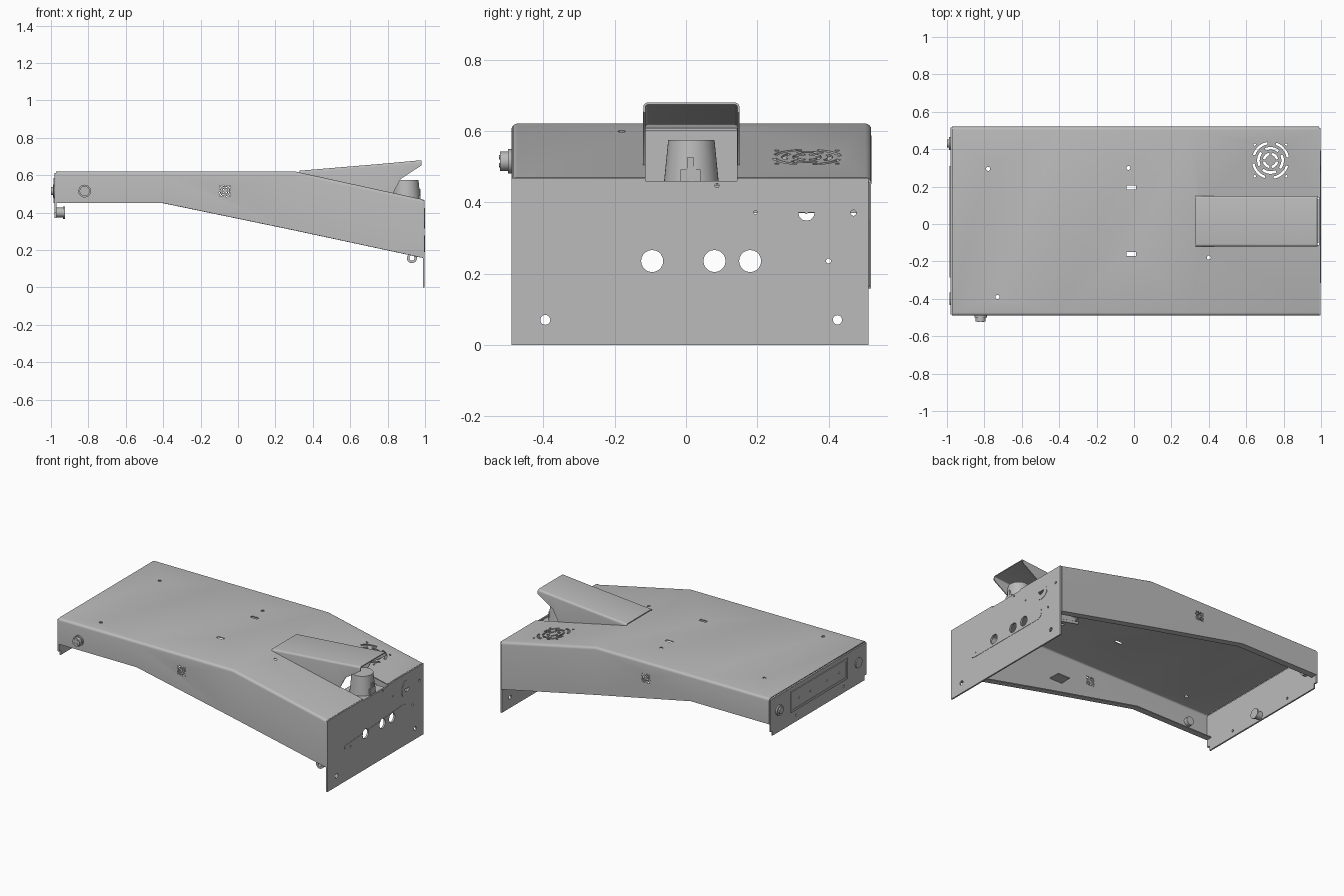
import bpy, bmesh
from math import sin, cos, pi, radians

if "Cube" in bpy.data.objects:
    bpy.data.objects.remove(bpy.data.objects["Cube"])

steel = bpy.data.materials.new("grey sheet metal")
steel.use_nodes = True
GREY = (0.5, 0.5, 0.5, 1)
steel.diffuse_color = GREY
steel.node_tree.nodes["Principled BSDF"].inputs["Base Color"].default_value = GREY

MID = 0.015          # y of the housing's centre line
parts = []


def make(name, bm):
    me = bpy.data.meshes.new(name)
    bm.to_mesh(me)
    bm.free()
    me.materials.append(steel)
    ob = bpy.data.objects.new(name, me)
    bpy.context.collection.objects.link(ob)
    parts.append(ob)
    return ob


def prism(bm, pts, axis, lo, hi):
    """Extrude a 2D outline along an axis."""
    def place(p, w):
        return {"x": (w, *p), "y": (p[0], w, p[1]), "z": (*p, w)}[axis]
    a = [bm.verts.new(place(p, lo)) for p in pts]
    b = [bm.verts.new(place(p, hi)) for p in pts]
    faces = [bm.faces.new(a), bm.faces.new(b[::-1])]
    for i in range(len(pts)):
        j = (i + 1) % len(pts)
        faces.append(bm.faces.new((a[j], a[i], b[i], b[j])))
    bmesh.ops.recalc_face_normals(bm, faces=faces)


def solid(name, axis, lo, hi, *outlines):
    bm = bmesh.new()
    for pts in outlines:
        prism(bm, pts, axis, lo, hi)
    return make(name, bm)


def rect(u0, u1, v0, v1):
    return [(u0, v0), (u1, v0), (u1, v1), (u0, v1)]


def disc(u, v, r, n=20):
    return [(u + r * cos(2 * pi * i / n), v + r * sin(2 * pi * i / n)) for i in range(n)]


def arc_slot(u, v, r0, r1, start, sweep, n=6):
    ang = [radians(start + sweep * i / n) for i in range(n + 1)]
    return ([(u + r0 * cos(a), v + r0 * sin(a)) for a in ang] +
            [(u + r1 * cos(a), v + r1 * sin(a)) for a in reversed(ang)])


def vent(u, v, r):
    """Concentric arc slots with corner screw holes."""
    out = []
    for k in range(4):
        out.append(arc_slot(u, v, r * .87, r, 90 * k + 10, 62))
        out.append(arc_slot(u, v, r * .58, r * .72, 90 * k + 50, 66))
        out.append(arc_slot(u, v, r * .28, r * .42, 90 * k + 10, 70))
        a = radians(90 * k + 45)
        out.append(disc(u + 1.2 * r * cos(a), v + 1.2 * r * sin(a), r * .07, 8))
    return out


def cut(ob, *groups):
    """Cut holes; each group is (axis, lo, hi, outlines)."""
    for axis, lo, hi, outlines in groups:
        tool = solid("cutter", axis, lo, hi, *outlines)
        tool.hide_render = True
        mod = ob.modifiers.new("cut", "BOOLEAN")
        mod.operation, mod.solver, mod.object = "DIFFERENCE", "EXACT", tool
        bake(ob)
        parts.remove(tool)
        bpy.data.objects.remove(tool)


def bake(ob):
    dg = bpy.context.evaluated_depsgraph_get()
    dg.update()
    me = bpy.data.meshes.new_from_object(ob.evaluated_get(dg))
    ob.modifiers.clear()
    ob.data = me


def folded_sheet(name, stations, half, r, flange):
    """Loft a rounded channel through (x, top, bottom) stations."""
    bm = bmesh.new()
    rows = []
    for x, top, bot in stations:
        side = [(half - flange, bot)] if flange else []
        side.append((half, bot))
        for i in range(5):
            a = pi / 8 * i
            side.append((half - r + r * cos(a), top - r + r * sin(a)))
        sect = side + [(-y, z) for y, z in reversed(side)]
        rows.append([bm.verts.new((x, MID + y, z)) for y, z in sect])
    for a, b in zip(rows, rows[1:]):
        for i in range(len(a) - 1):
            bm.faces.new((a[i], a[i + 1], b[i + 1], b[i]))
    ob = make(name, bm)
    mod = ob.modifiers.new("gauge", "SOLIDIFY")
    mod.thickness, mod.offset = 0.006, 0
    bake(ob)
    return ob


# Main housing: open-bottomed channel with a sloping nose
housing = folded_sheet("housing", [(-.972, .618, .453), (-.4, .618, .453),
                                   (.3, .618, .38 - .072), (.99, .467, .16)],
                       .502, .014, .04)
roof_slots = [rect(-.04, .01, y - .01, y + .01) for y in (.195, -.16)]
roof_holes = [disc(x, y, .011, 10) for x, y in
              ((-.78, .295), (-.73, -.39), (-.03, .3), (.4, -.18))]
cut(housing,
    ("z", .47, .8, vent(.73, .34, .1)),
    ("z", .6, .7, roof_slots + roof_holes[:3]),
    ("z", .55, .7, roof_holes[3:]),
    ("z", .4, .8, [rect(.36, 1.1, -.113, .143)]),
    ("y", -.8, .8, vent(-.07, .515, .032)))

# Hood over the outlet opening
folded_sheet("hood", [(.33, .621, .592), (.82, .662, .487), (.87, .667, .58),
                      (.98, .677, .652)], .132, .01, 0)

# Broad end plate with its raised label panel and lock plate
end_plate = solid("tall_end_plate", "x", .988, .998,
                  [(-.49, 0), (.512, 0), (.512, .468), (.143, .468), (.143, .46),
                   (-.113, .46), (-.113, .468), (-.49, .468)])
label = solid("label_panel", "x", .996, 1.0,
              [(-.315, .235), (-.31, .212), (-.295, .195), (-.27, .19), (.31, .19),
               (.333, .2), (.342, .225), (.338, .25), (.32, .271), (.295, .278)])
lock = solid("lock_plate", "x", .996, 1.0,
             [(.31, .425), (.338, .425), (.392, .372), (.39, .345), (.37, .322),
              (.335, .314), (.3, .325), (.282, .352), (.285, .385)])
openings = [disc(-.095, .235, .031), disc(.08, .235, .031), disc(.18, .235, .031)]
keyhole = arc_slot(.338, .371, .004, .023, 180, 180)
screws = [disc(-.395, .07, .014), disc(.425, .07, .013), disc(.4, .235, .007),
          disc(.47, .37, .008), disc(.195, .372, .005), disc(.087, .447, .006)]
cut(end_plate, ("x", .9, 1.1, openings + [keyhole] + screws))
cut(label, ("x", .9, 1.1, openings + [disc(-.257, .212, .007)]))
cut(lock, ("x", .9, 1.1, [keyhole]))

# Narrow end plate with notched corners and a framed panel
back_plate = solid("short_end_plate", "x", -.98, -.97,
                   [(-.465, .37), (.495, .37), (.495, .4), (.515, .4), (.515, .612),
                    (-.485, .612), (-.485, .4), (-.465, .4)])
cut(back_plate, ("x", -1.1, -.9, [disc(.25, .41, .008), disc(-.25, .41, .008)]))
panel = solid("framed_panel", "x", -.986, -.978, rect(-.285, .31, .45, .585))
cut(panel, ("x", -1.1, -.982, [rect(-.27, .295, .465, .57)]))
solid("panel_screws", "x", -.985, -.98,
      *[disc(y, .517, .008, 10) for y in (-.2, -.07, .1, .22)])

# Round fittings on the narrow end
solid("end_socket", "x", -1.0, -.95, disc(.43, .515, .022))
solid("end_socket_collar", "x", -.99, -.945, disc(.43, .515, .034))
solid("end_cap", "x", -.986, -.978, disc(-.4, .51, .034))
solid("inner_knob_stem", "x", -.975, -.93, disc(.0, .4, .026))
solid("inner_knob_rim", "x", -.935, -.925, disc(.0, .4, .033))

# Push button on the front wall
solid("button_collar", "y", -.5, -.485, disc(-.82, .515, .034, 28))
solid("button", "y", -.522, -.46, disc(-.82, .515, .027, 28))
solid("button_pins", "y", -.525, -.52,
      *[disc(-.82 + dx, .515 + dz, .006, 8) for dx in (-.011, .011) for dz in (-.011, .011)])

# Tapered outlet cup on a small shelf beneath the hood
bm = bmesh.new()
bmesh.ops.create_cone(bm, cap_ends=True, segments=40, radius1=.078, radius2=.065, depth=.13)
bmesh.ops.translate(bm, verts=bm.verts, vec=(.9, MID, .51))
make("outlet_cup", bm)
solid("cup_key", "x", .968, .976,
      [(-.015, .45), (.04, .45), (.04, .492), (.022, .492), (.022, .525),
       (.003, .525), (.003, .492), (-.015, .492)])
solid("cup_shelf", "z", .445, .451, rect(.8, .99, -.1, .13))

# Cable ring below the front wall and a bracket inside it
ring = solid("cable_ring", "y", -.475, -.455, disc(.93, .157, .027))
cut(ring, ("y", -.6, -.3, [disc(.93, .157, .014)]))
solid("inner_bracket", "z", .42, .426, rect(.15, .24, -.487, -.41))

# Crisp folds, smooth curves
bpy.ops.object.select_all(action="DESELECT")
for ob in parts:
    ob.select_set(True)
bpy.context.view_layer.objects.active = housing
bpy.ops.object.shade_smooth_by_angle()
